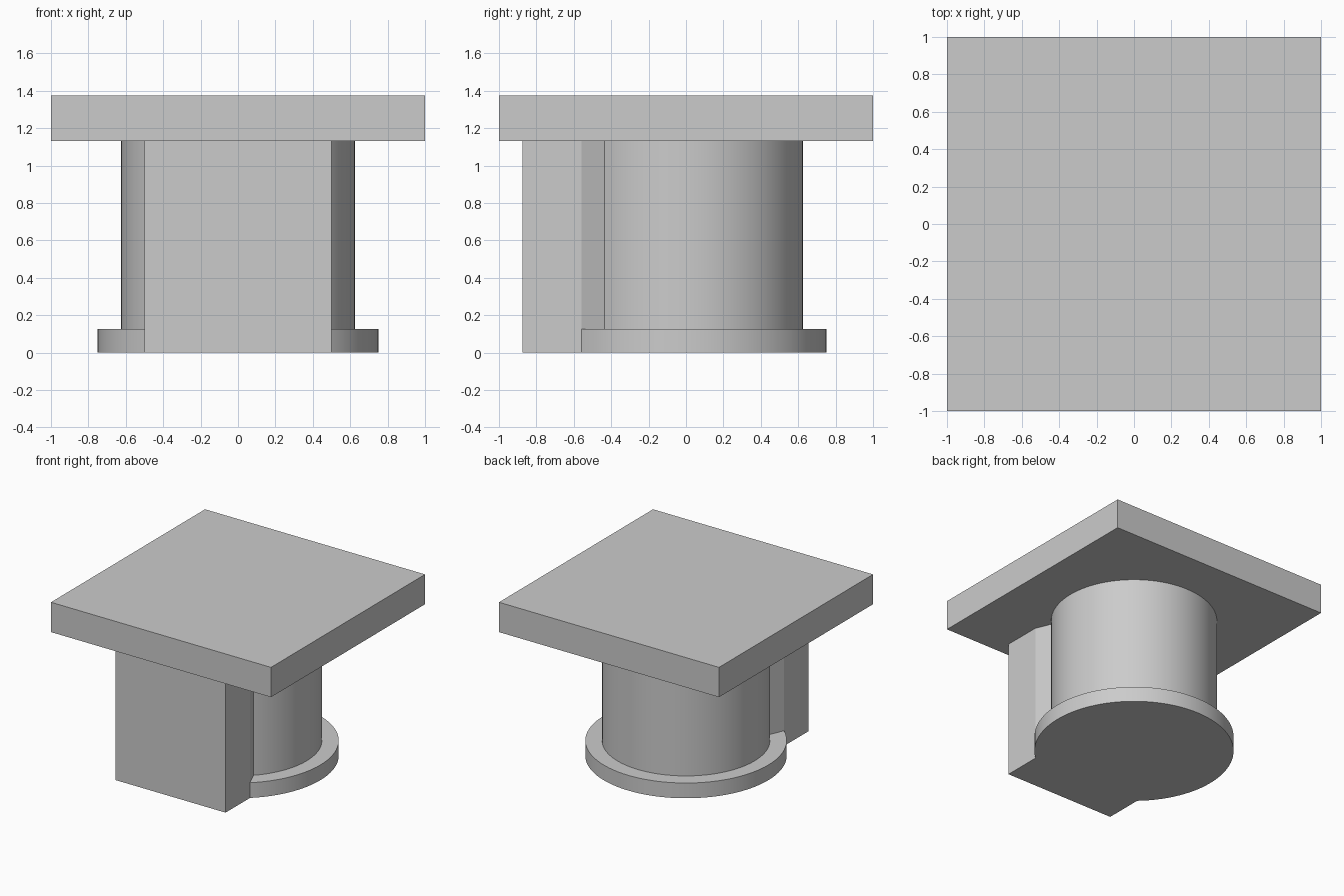
import bpy
import bmesh
import math

cube = bpy.data.objects.get("Cube")
if cube:
    bpy.data.objects.remove(cube, do_unlink=True)

grey = bpy.data.materials.new("light_grey")
grey.use_nodes = True
colour = (0.6, 0.6, 0.6, 1)
grey.diffuse_color = colour
grey.node_tree.nodes["Principled BSDF"].inputs["Base Color"].default_value = colour


def extrude_outline(name, outline, bottom, top):
    """Upright prism over a counter-clockwise plan outline."""
    bm = bmesh.new()
    face = bm.faces.new([bm.verts.new((x, y, bottom)) for x, y in outline])
    raised = bmesh.ops.extrude_face_region(bm, geom=[face])["geom"]
    verts = [v for v in raised if isinstance(v, bmesh.types.BMVert)]
    bmesh.ops.translate(bm, verts=verts, vec=(0, 0, top - bottom))
    bmesh.ops.recalc_face_normals(bm, faces=bm.faces)
    mesh = bpy.data.meshes.new(name)
    bm.to_mesh(mesh)
    bm.free()
    mesh.materials.append(grey)
    obj = bpy.data.objects.new(name, mesh)
    bpy.context.collection.objects.link(obj)
    bpy.ops.object.select_all(action="DESELECT")
    obj.select_set(True)
    bpy.context.view_layer.objects.active = obj
    bpy.ops.object.shade_smooth_by_angle(angle=math.radians(20))
    return obj


def circle(radius, sides=96):
    return [(radius * math.cos(math.tau * i / sides),
             radius * math.sin(math.tau * i / sides)) for i in range(sides)]


PLATE_BOTTOM, PLATE_TOP = 1.13, 1.375

# Square slab on top
extrude_outline("top_plate", [(-1, -1), (1, -1), (1, 1), (-1, 1)],
                PLATE_BOTTOM, PLATE_TOP)

# Round column and its flat foot ring
extrude_outline("round_column", circle(0.625), 0, PLATE_BOTTOM)
extrude_outline("foot_ring", circle(0.75), 0, 0.125)

# Front block, its sides tapering in to meet the column
right_side = [(0.5, -0.875), (0.5, -0.56), (0.447, -0.436)]
left_side = [(-x, y) for x, y in reversed(right_side)]
extrude_outline("front_block", right_side + left_side, 0, PLATE_BOTTOM)
